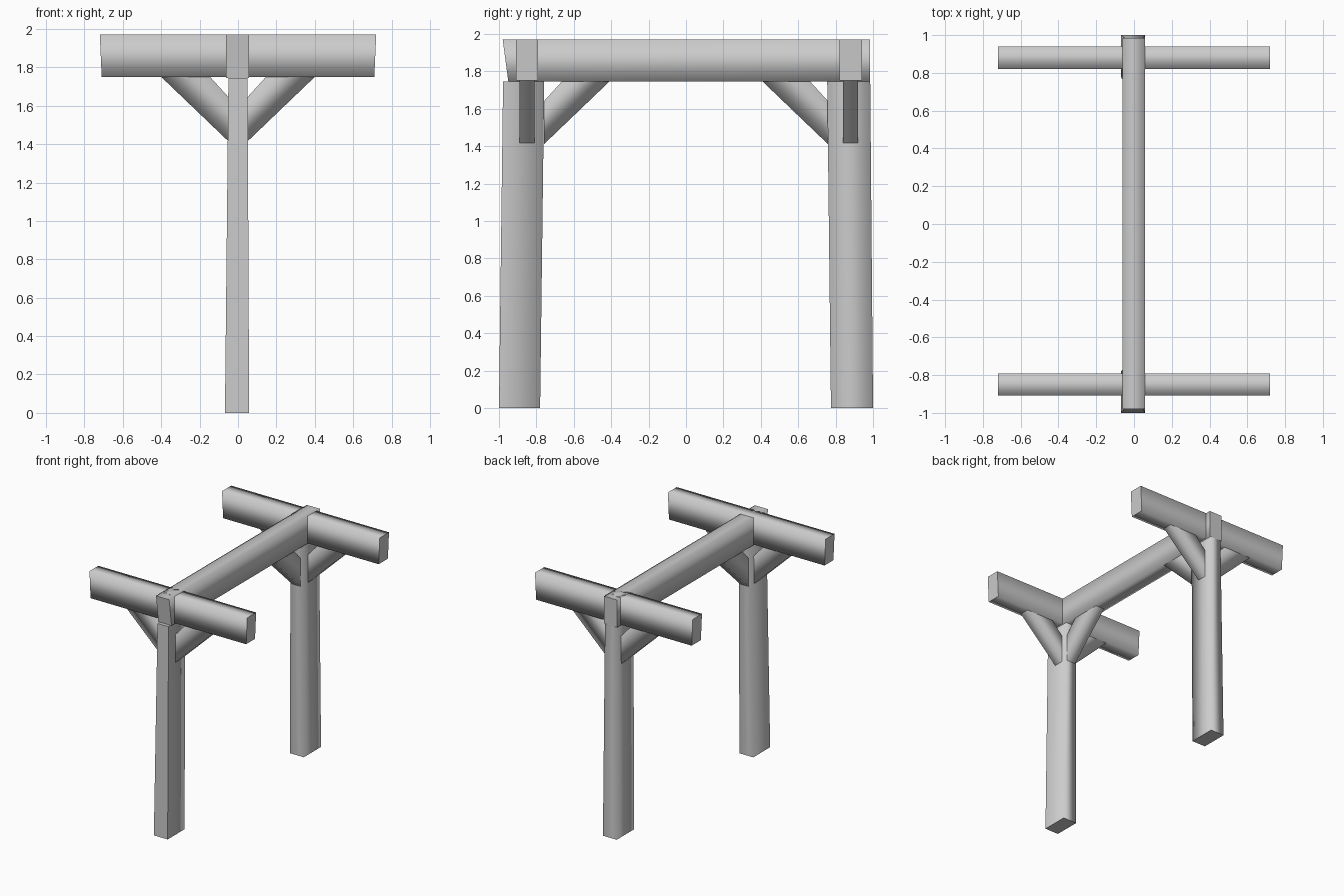
import bpy
import bmesh

cube = bpy.data.objects.get("Cube")
if cube:
    bpy.data.objects.remove(cube, do_unlink=True)

# Single pale grey colour
grey = bpy.data.materials.new("pale_grey")
grey.use_nodes = True
COLOUR = (0.6, 0.6, 0.6, 1)
grey.diffuse_color = COLOUR
grey.node_tree.nodes["Principled BSDF"].inputs["Base Color"].default_value = COLOUR


def timber(name, start, end, sharp_sides=()):
    """Loft a timber between two matching end loops: soft long edges, crisp ends."""
    bm = bmesh.new()
    a = [bm.verts.new(p) for p in start]
    b = [bm.verts.new(p) for p in end]
    n = len(a)
    caps = [bm.faces.new(a), bm.faces.new(b[::-1])]
    sides = [bm.faces.new((a[i], b[i], b[(i + 1) % n], a[(i + 1) % n])) for i in range(n)]
    bmesh.ops.recalc_face_normals(bm, faces=bm.faces[:])
    for f in sides:
        f.smooth = True
    for f in caps + [sides[i] for i in sharp_sides]:
        for e in f.edges:
            e.smooth = False
    mesh = bpy.data.meshes.new(name)
    bm.to_mesh(mesh)
    bm.free()
    mesh.materials.append(grey)
    obj = bpy.data.objects.new(name, mesh)
    bpy.context.collection.objects.link(obj)
    return obj


def rect_z(x0, x1, y0, y1, z):
    return [(x0, y0, z), (x1, y0, z), (x1, y1, z), (x0, y1, z)]


UNDER, TOP = 1.745, 1.97

# Long ridge beam, with a raked front end
bx0, bx1 = -0.062, 0.058
timber("ridge_beam",
       [(bx0, -0.95, UNDER), (bx1, -0.95, UNDER), (bx1, -0.98, TOP), (bx0, -0.98, TOP)],
       [(bx0, 0.985, UNDER), (bx1, 0.985, UNDER), (bx1, 0.985, TOP), (bx0, 0.985, TOP)])

# Tapering posts that lean slightly inward
timber("front_post", rect_z(-0.068, 0.058, -1.0, -0.78, 0),
       rect_z(-0.05, 0.05, -0.978, -0.758, UNDER), sharp_sides=(0,))
timber("back_post", rect_z(-0.068, 0.058, 0.775, 1.0, 0),
       rect_z(-0.05, 0.05, 0.755, 0.985, UNDER))

# Diagonal brace outline: distance out from the post, height
FOOT, FOOT_TOP, HEAD_IN, HEAD_OUT = (0.0, 1.41), (0.0, 1.64), (0.1, 1.75), (0.355, 1.75)


def brace(name, place, half):
    """Lay the brace outline out with place(outward, sideways, height)."""
    def edge(p, q):
        return [place(p[0], -half, p[1]), place(p[0], half, p[1]),
                place(q[0], half, q[1]), place(q[0], -half, q[1])]
    timber(name, edge(FOOT, FOOT_TOP), edge(HEAD_OUT, HEAD_IN))


for end, s, y0, y1 in (("front", -1, -0.908, -0.792), ("back", 1, 0.82, 0.94)):
    # Cross beam with ends cut back toward the underside
    loops = [[(k * 0.71, y0, 1.75), (k * 0.71, y1, 1.75),
              (k * 0.72, y1, TOP), (k * 0.72, y0, TOP)] for k in (-1, 1)]
    timber(end + "_cross_beam", *loops)
    mid = (y0 + y1) / 2
    # Braces under the cross beam, on both sides of the post
    for side, k in (("left", 1), ("right", -1)):
        brace(f"{end}_{side}_brace",
              lambda o, w, z: (k * (0.045 + o), mid + w, z), 0.04)
    # Brace under the ridge beam
    brace(end + "_inner_brace", lambda o, w, z: (w, s * (0.76 - o), z), 0.04)
